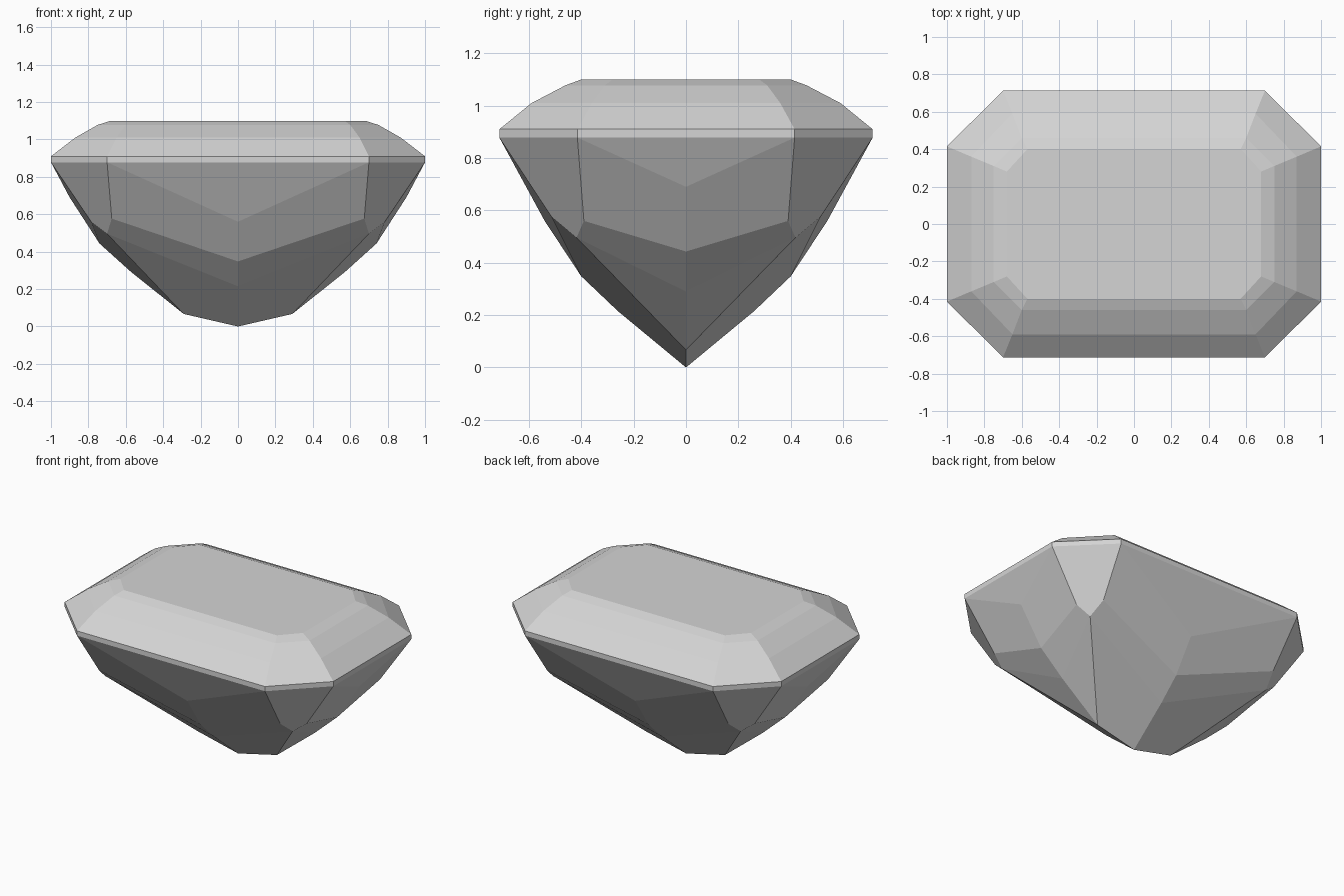
import bpy
import bmesh
import math

cube = bpy.data.objects.get("Cube")
if cube:
    bpy.data.objects.remove(cube, do_unlink=True)

# Gem material
gem_grey = bpy.data.materials.new("gem_grey")
gem_grey.use_nodes = True
colour = (0.66, 0.66, 0.66, 1)
gem_grey.diffuse_color = colour
gem_grey.node_tree.nodes["Principled BSDF"].inputs["Base Color"].default_value = colour

bm = bmesh.new()


def facet(*points):
    """Add one flat facet through the given points."""
    bm.faces.new([bm.verts.new(p) for p in points])


def ring(x, y, corner_x, corner_y, z):
    """One quarter of a rectangle with cut corners."""
    return [(0, y, z), (corner_x, y, z), (x, corner_y, z), (x, 0, z)]


# Girdle and stepped crown, one quarter
rings = [
    ring(1.0, 0.713, 0.70, 0.415, 0.878),
    ring(1.0, 0.713, 0.70, 0.415, 0.91),
    ring(0.87, 0.59, 0.65, 0.36, 1.01),
    ring(0.75, 0.46, 0.60, 0.31, 1.078),
    ring(0.68, 0.40, 0.57, 0.28, 1.10),
]
for low, high in zip(rings, rings[1:]):
    for i in range(3):
        facet(low[i], low[i + 1], high[i + 1], high[i])
facet(*rings[-1], (0, 0, 1.10))

# Pavilion: ridge points below the long side, the short side and the corner
long_mid, long_corner, short_corner, short_mid = rings[0]
long_ridge = [(0, 0.54, 0.56), (0, 0.40, 0.348), (0, 0.26, 0.215)]
short_ridge = [(0.90, 0, 0.69), (0.74, 0, 0.443), (0.57, 0, 0.29)]
long_hip, short_hip = (0.675, 0.515, 0.577), (0.785, 0.39, 0.56)
corner_tip = (0.70, 0.418, 0.496)
keel_end, keel_mid = (0.29, 0, 0.067), (0, 0, 0)

for mid, corner, hip, ridge in (
    (long_mid, long_corner, long_hip, long_ridge),
    (short_mid, short_corner, short_hip, short_ridge),
):
    facet(mid, corner, ridge[0])
    facet(ridge[0], corner, hip, ridge[1])
    facet(ridge[1], hip, corner_tip, ridge[2])
facet(long_ridge[2], corner_tip, keel_end, keel_mid)
facet(short_ridge[2], corner_tip, keel_end)
facet(long_corner, short_corner, short_hip, corner_tip, long_hip)

# Mirror the quarter to the whole stone and merge flat neighbours
for axis in "XY":
    geom = bm.verts[:] + bm.edges[:] + bm.faces[:]
    bmesh.ops.mirror(bm, geom=geom, axis=axis, merge_dist=0.0001)
bmesh.ops.remove_doubles(bm, verts=bm.verts[:], dist=0.0005)
bmesh.ops.recalc_face_normals(bm, faces=bm.faces[:])
bmesh.ops.dissolve_limit(bm, angle_limit=math.radians(0.2),
                         verts=bm.verts[:], edges=bm.edges[:])

mesh = bpy.data.meshes.new("cut_gemstone")
bm.to_mesh(mesh)
bm.free()
mesh.materials.append(gem_grey)
gem = bpy.data.objects.new("cut_gemstone", mesh)
bpy.context.collection.objects.link(gem)
